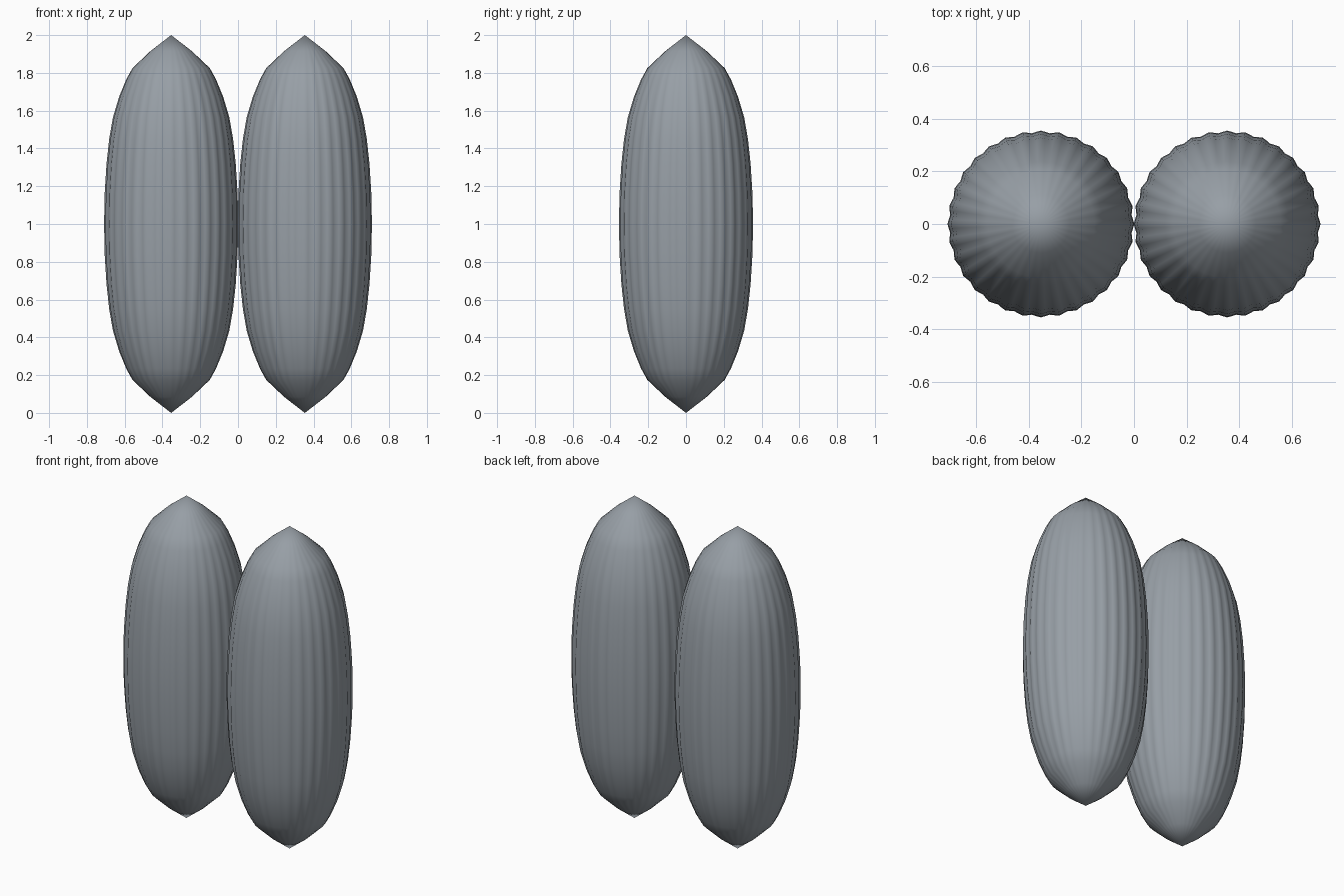
import bpy, bmesh, math

if "Cube" in bpy.data.objects:
    bpy.data.objects.remove(bpy.data.objects["Cube"])

RIBS, STEPS = 32, 4
SEG = RIBS * STEPS
# upper half profile: (radius, height above the middle)
HALF = [(0.355, 0.0), (0.352, 0.16), (0.342, 0.32), (0.328, 0.45), (0.308, 0.565),
        (0.275, 0.675), (0.238, 0.765), (0.205, 0.825), (0.11, 0.915)]
PROFILE = [(r, 1 - h) for r, h in reversed(HALF)] + [(r, 1 + h) for r, h in HALF[1:]]

steel = bpy.data.materials.new("blue_grey")
steel.diffuse_color = (0.31, 0.345, 0.38, 1)
steel.use_nodes = True
steel.node_tree.nodes["Principled BSDF"].inputs["Base Color"].default_value = steel.diffuse_color


def fluted_spindle(name, x):
    bm = bmesh.new()
    rings = []
    for r, z in PROFILE:
        # shallow grooves that fade towards the tips
        depth = 0.012 * (1 - abs(z - 1) ** 3)
        ring = []
        for i in range(SEG):
            a = 2 * math.pi * i / SEG
            rr = r * (1 - depth * (1 - math.cos(RIBS * a)))
            ring.append(bm.verts.new((rr * math.cos(a), rr * math.sin(a), z)))
        rings.append(ring)
    for lo, hi in zip(rings, rings[1:]):
        for i in range(SEG):
            j = (i + 1) % SEG
            bm.faces.new((lo[i], lo[j], hi[j], hi[i]))
    # pointed tips
    bottom, top = bm.verts.new((0, 0, 0)), bm.verts.new((0, 0, 2))
    for i in range(SEG):
        j = (i + 1) % SEG
        bm.faces.new((bottom, rings[0][j], rings[0][i]))
        bm.faces.new((top, rings[-1][i], rings[-1][j]))
    for f in bm.faces:
        f.smooth = True
    mesh = bpy.data.meshes.new(name)
    bm.to_mesh(mesh)
    bm.free()
    mesh.materials.append(steel)
    ob = bpy.data.objects.new(name, mesh)
    ob.location.x = x
    bpy.context.collection.objects.link(ob)


fluted_spindle("left_spindle", -0.354)
fluted_spindle("right_spindle", 0.354)
